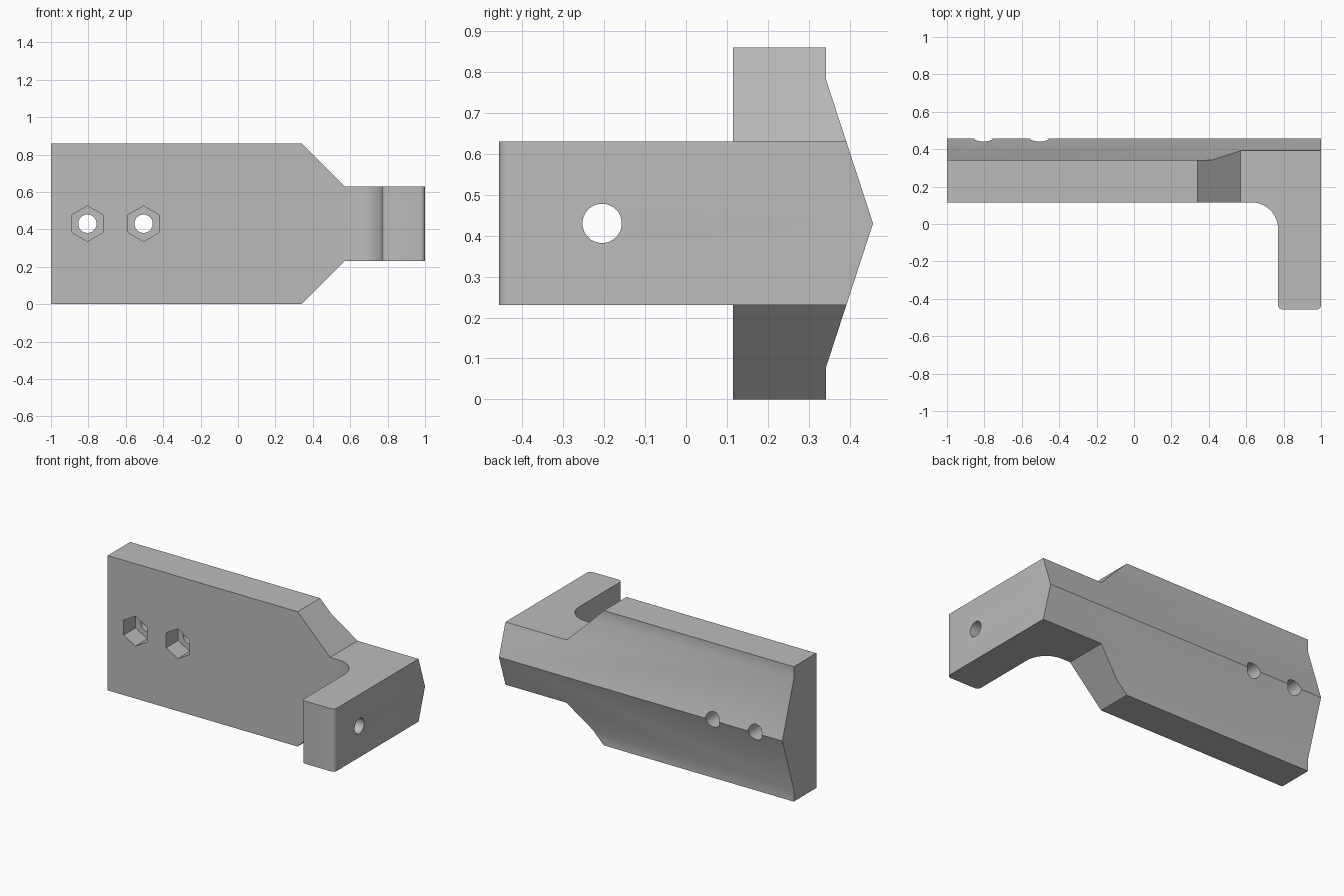
import bpy, math
from mathutils import Matrix

cube = bpy.data.objects.get("Cube")
if cube:
    bpy.data.objects.remove(cube)

steel = bpy.data.materials.new("plain_grey")
steel.use_nodes = True
GREY = (0.5, 0.5, 0.5, 1)
steel.diffuse_color = GREY
steel.node_tree.nodes["Principled BSDF"].inputs["Base Color"].default_value = GREY

MID = 0.43      # height of the centre line
BACK = 0.457    # ridge of the back


def prism(name, points, lo, hi, place):
    """Extrude a 2D outline from lo to hi; place maps (u, v, w) to x, y, z."""
    n = len(points)
    verts = [place(u, v, w) for w in (lo, hi) for u, v in points]
    faces = [tuple(range(n))[::-1], tuple(range(n, 2 * n))]
    faces += [(i, (i + 1) % n, n + (i + 1) % n, n + i) for i in range(n)]
    mesh = bpy.data.meshes.new(name)
    mesh.from_pydata(verts, [], faces)
    mesh.materials.append(steel)
    obj = bpy.data.objects.new(name, mesh)
    bpy.context.collection.objects.link(obj)
    # Make the normals face outwards
    bpy.context.view_layer.objects.active = obj
    bpy.ops.object.mode_set(mode='EDIT')
    bpy.ops.mesh.select_all(action='SELECT')
    bpy.ops.mesh.normals_make_consistent(inside=False)
    bpy.ops.object.mode_set(mode='OBJECT')
    return obj


def arc(cx, cy, r, start, end, steps):
    angles = [math.radians(start + (end - start) * i / steps) for i in range(steps + 1)]
    return [(cx + r * math.cos(a), cy + r * math.sin(a)) for a in angles]


def ring(cx, cy, r, n):
    return arc(cx, cy, r, 90, 450 - 360 / n, n - 1)


def along_x(u, v, w): return (w, u, v)
def along_y(u, v, w): return (u, w, v)
def along_z(u, v, w): return (u, v, w)


# L-shaped plan: plate, inner fillet and arm with rounded tip
plan = [(-1, 0.115)] + arc(0.63, -0.025, 0.14, 90, 0, 16)
plan += arc(0.795, -0.432, 0.025, 180, 270, 5) + arc(0.975, -0.432, 0.025, 270, 360, 5)
plan += [(1, 0.6), (-1, 0.6)]
bracket = prism("bracket", plan, 0, 2 * MID, along_z)

# Front outline: wide plate tapering into the narrow neck
upper = [(-1.2, MID), (0.34, MID), (0.57, 0.2), (1.2, 0.2)]
outline = [(x, MID + h) for x, h in upper] + [(x, MID - h) for x, h in reversed(upper)]
front_outline = prism("front_outline", outline, -1, 1, along_y)

# Side section: flat edges rising to a ridged back
section = [(-1, -0.1), (0.342, -0.1), (0.342, 0.078), (BACK, MID),
           (0.342, 0.782), (0.342, 0.96), (-1, 0.96)]
side_section = prism("side_section", section, -1.2, 1.2, along_x)

cutters = [(front_outline, 'INTERSECT'), (side_section, 'INTERSECT')]

# Bolt holes with hexagonal nut pockets
for i, x in enumerate((-0.805, -0.505)):
    cutters.append((prism(f"nut_pocket_{i + 1}", ring(x, MID, 0.095, 6), 0, 0.235, along_y), 'DIFFERENCE'))
    cutters.append((prism(f"bolt_hole_{i + 1}", ring(x, MID, 0.049, 32), 0, 0.6, along_y), 'DIFFERENCE'))

# Cross hole through the arm
cutters.append((prism("arm_hole", ring(-0.205, MID, 0.048, 32), 0.5, 1.2, along_x), 'DIFFERENCE'))

bpy.ops.object.select_all(action='DESELECT')
bpy.context.view_layer.objects.active = bracket
bracket.select_set(True)
for tool, mode in cutters:
    mod = bracket.modifiers.new(tool.name, 'BOOLEAN')
    mod.operation = mode
    mod.solver = 'EXACT'
    mod.object = tool
    bpy.ops.object.modifier_apply(modifier=mod.name)
    bpy.data.objects.remove(tool)

bpy.ops.object.shade_smooth_by_angle(angle=math.radians(20))
